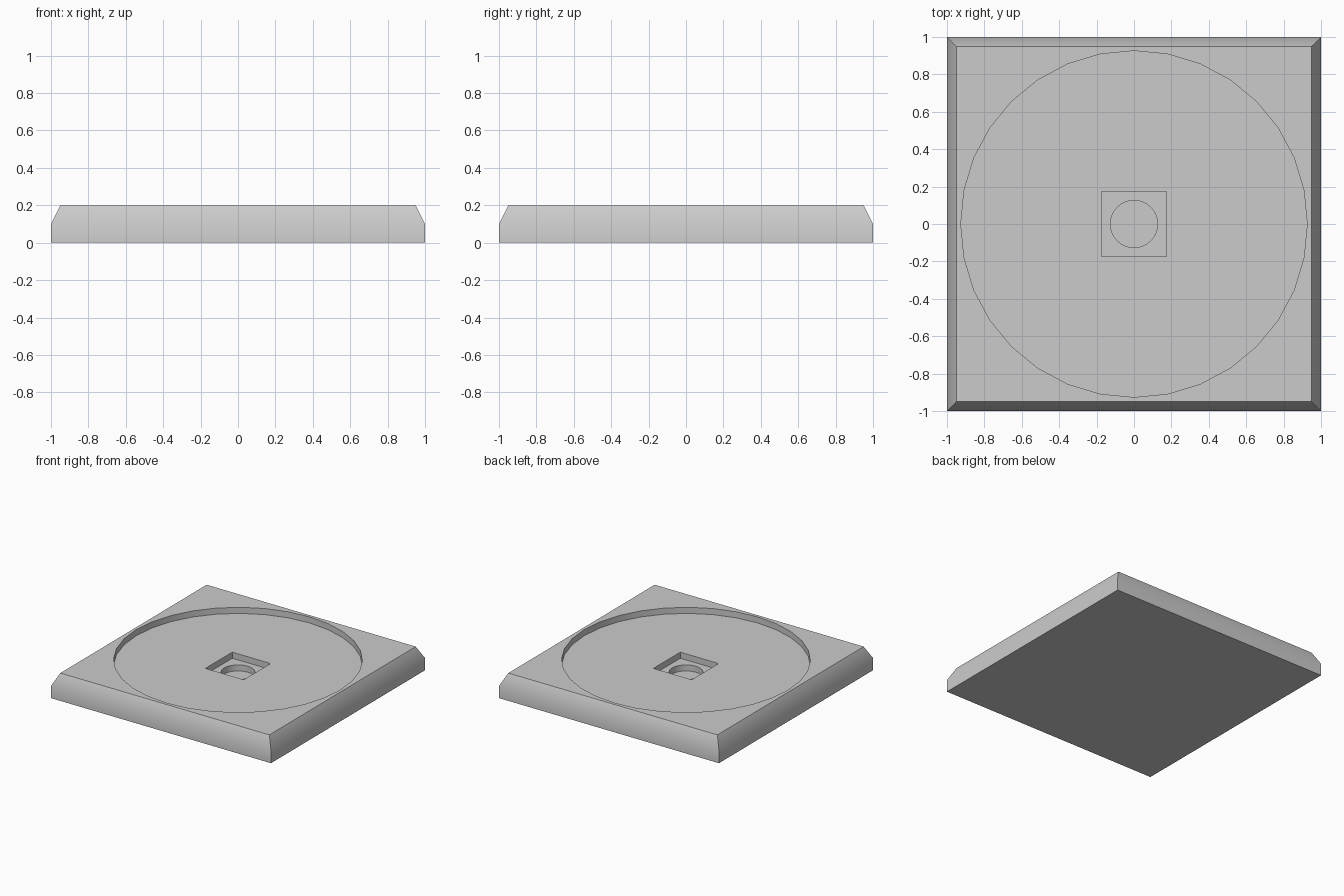
import bpy
import bmesh
import math
from mathutils import Matrix, Vector

cube = bpy.data.objects.get("Cube")
if cube:
    bpy.data.objects.remove(cube, do_unlink=True)

grey = bpy.data.materials.new("light_grey")
grey.use_nodes = True
COLOUR = (0.6, 0.6, 0.6, 1)
grey.diffuse_color = COLOUR
grey.node_tree.nodes["Principled BSDF"].inputs["Base Color"].default_value = COLOUR

HEIGHT = 0.2
STEP = 0.05  # depth of each recess below the one around it


def add_object(name, bm):
    bmesh.ops.recalc_face_normals(bm, faces=bm.faces)
    mesh = bpy.data.meshes.new(name)
    bm.to_mesh(mesh)
    bm.free()
    mesh.materials.append(grey)
    obj = bpy.data.objects.new(name, mesh)
    bpy.context.collection.objects.link(obj)
    return obj


def cutter(name, floor, radius, sides, turn=0):
    """Upright prism that reaches from the recess floor to above the slab."""
    top = HEIGHT + 0.1
    bm = bmesh.new()
    bmesh.ops.create_cone(
        bm, cap_ends=True, segments=sides, radius1=radius, radius2=radius,
        depth=top - floor,
        matrix=Matrix.Translation((0, 0, (top + floor) / 2)) @ Matrix.Rotation(turn, 4, "Z"))
    obj = add_object(name, bm)
    obj.hide_render = True
    return obj


# Square slab: upright lower half, sloped upper half
bm = bmesh.new()
bmesh.ops.create_cube(bm, size=2, matrix=Matrix.Translation((0, 0, HEIGHT / 4))
                      @ Matrix.Diagonal((1, 1, HEIGHT / 4, 1)))
top_face = max(bm.faces, key=lambda f: f.calc_center_median().z)
raised = bmesh.ops.extrude_face_region(bm, geom=[top_face])
bm.faces.remove(top_face)
verts = [v for v in raised["geom"] if isinstance(v, bmesh.types.BMVert)]
bmesh.ops.translate(bm, verts=verts, vec=Vector((0, 0, HEIGHT / 2)))
bmesh.ops.scale(bm, verts=verts, vec=Vector((0.95, 0.95, 1)))
slab = add_object("slab", bm)

# Nested recesses: wide round tray, square pocket, round socket
cutters = [
    cutter("tray_cutter", HEIGHT - STEP, 0.926, 32),
    cutter("pocket_cutter", HEIGHT - 2 * STEP, 0.174 * math.sqrt(2), 4, math.pi / 4),
    cutter("socket_cutter", HEIGHT - 3 * STEP, 0.126, 32),
]
bpy.ops.object.select_all(action="DESELECT")
bpy.context.view_layer.objects.active = slab
slab.select_set(True)
for tool in cutters:
    cut = slab.modifiers.new(tool.name, "BOOLEAN")
    cut.operation = "DIFFERENCE"
    cut.solver = "EXACT"
    cut.object = tool
    bpy.ops.object.modifier_apply(modifier=cut.name)
    bpy.data.objects.remove(tool, do_unlink=True)

# Soft side slopes and round walls, crisp rims
bpy.ops.object.shade_smooth_by_angle(angle=math.radians(30))
